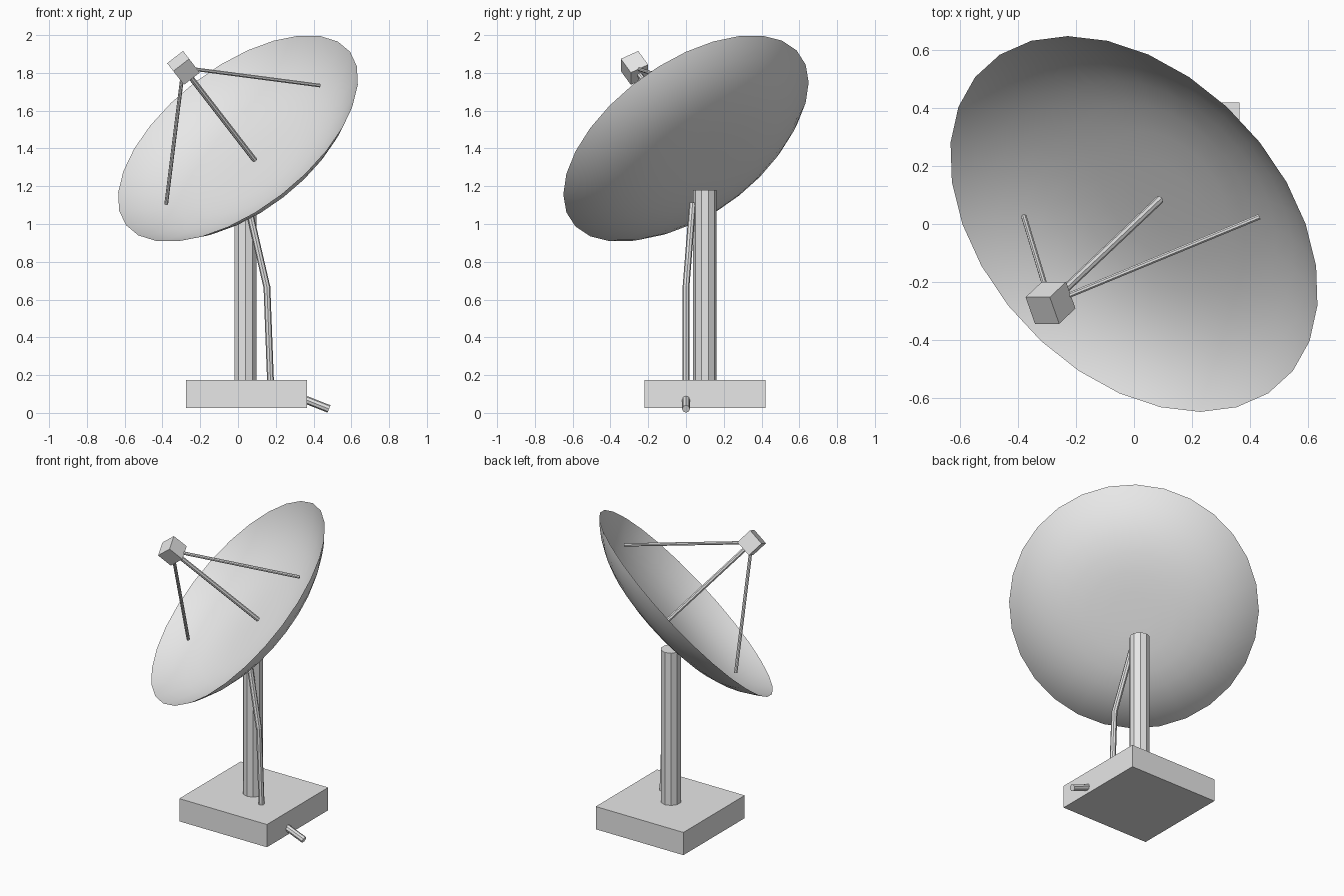
import bpy, bmesh, math
from mathutils import Vector, Matrix

cube = bpy.data.objects.get("Cube")
if cube:
    bpy.data.objects.remove(cube, do_unlink=True)

grey = bpy.data.materials.new("light grey")
grey.use_nodes = True
grey.diffuse_color = (0.8, 0.8, 0.8, 1)
grey.node_tree.nodes["Principled BSDF"].inputs["Base Color"].default_value = (0.8, 0.8, 0.8, 1)


def add_object(name, bm, matrix=Matrix()):
    bmesh.ops.recalc_face_normals(bm, faces=bm.faces)
    mesh = bpy.data.meshes.new(name)
    bm.to_mesh(mesh)
    bm.free()
    mesh.materials.append(grey)
    obj = bpy.data.objects.new(name, mesh)
    obj.matrix_world = matrix
    bpy.context.collection.objects.link(obj)
    return obj


def box(name, size, matrix):
    bm = bmesh.new()
    bmesh.ops.create_cube(bm, size=1)
    bmesh.ops.scale(bm, vec=size, verts=bm.verts)
    return add_object(name, bm, matrix)


def rod(name, start, end, radius, sides=8):
    start, end = Vector(start), Vector(end)
    axis = end - start
    bm = bmesh.new()
    bmesh.ops.create_cone(bm, cap_ends=True, segments=sides, radius1=radius,
                          radius2=radius, depth=axis.length)
    turn = Vector((0, 0, 1)).rotation_difference(axis).to_matrix().to_4x4()
    return add_object(name, bm, Matrix.Translation((start + end) / 2) @ turn)


# Base block and mast
box("base", (0.64, 0.64, 0.15), Matrix.Translation((0.045, 0.1, 0.1)))
rod("mast", (0.04, 0.1, 0.17), (0.04, 0.1, 1.18), 0.062, 10)

# Cable running up to the mast, and its outlet at the base
rod("cable_lower", (0.172, 0, 0.17), (0.153, 0, 0.67), 0.018)
rod("cable_upper", (0.153, 0, 0.665), (0.05, 0.035, 1.11), 0.018)
rod("cable_outlet", (0.33, 0, 0.081), (0.482, 0, 0.021), 0.021)

# Tilted frame shared by the dish, feed and struts
tilt = (Matrix.Translation((0, 0, 1.453))
        @ Matrix.Rotation(math.radians(-37.7), 4, 'Y')
        @ Matrix.Rotation(math.radians(30), 4, 'X'))

# Dish: shallow bowl, flat in the middle and steep at the rim
RADIUS, DEPTH, SIDES, RINGS = 0.75, 0.2, 28, 9
bm = bmesh.new()
centre = bm.verts.new((0, 0, -DEPTH))
previous = None
for i in range(1, RINGS + 1):
    t = math.sin(i / RINGS * math.pi / 2)
    height = -DEPTH * (1 - t ** 3.5)
    ring = [bm.verts.new((RADIUS * t * math.cos(k * math.tau / SIDES),
                          RADIUS * t * math.sin(k * math.tau / SIDES), height))
            for k in range(SIDES)]
    for k in range(SIDES):
        n = (k + 1) % SIDES
        if previous:
            bm.faces.new((previous[k], ring[k], ring[n], previous[n]))
        else:
            bm.faces.new((centre, ring[k], ring[n]))
    previous = ring
for face in bm.faces:
    face.smooth = True
add_object("dish", bm, tilt)

# Feed box and the struts that hold it
FEED = 0.545
box("feed", (0.106, 0.106, 0.106), tilt @ Matrix.Translation((0, 0, FEED)))
rod("centre_strut", tilt @ Vector((0, 0, FEED - 0.04)), tilt @ Vector((0, 0, -0.168)), 0.0145)
for name, side in (("left_strut", 1), ("right_strut", -1)):
    rod(name, tilt @ Vector((side * 0.04, 0, FEED - 0.045)),
        tilt @ Vector((side * 0.514, 0, -0.05)), 0.01)
